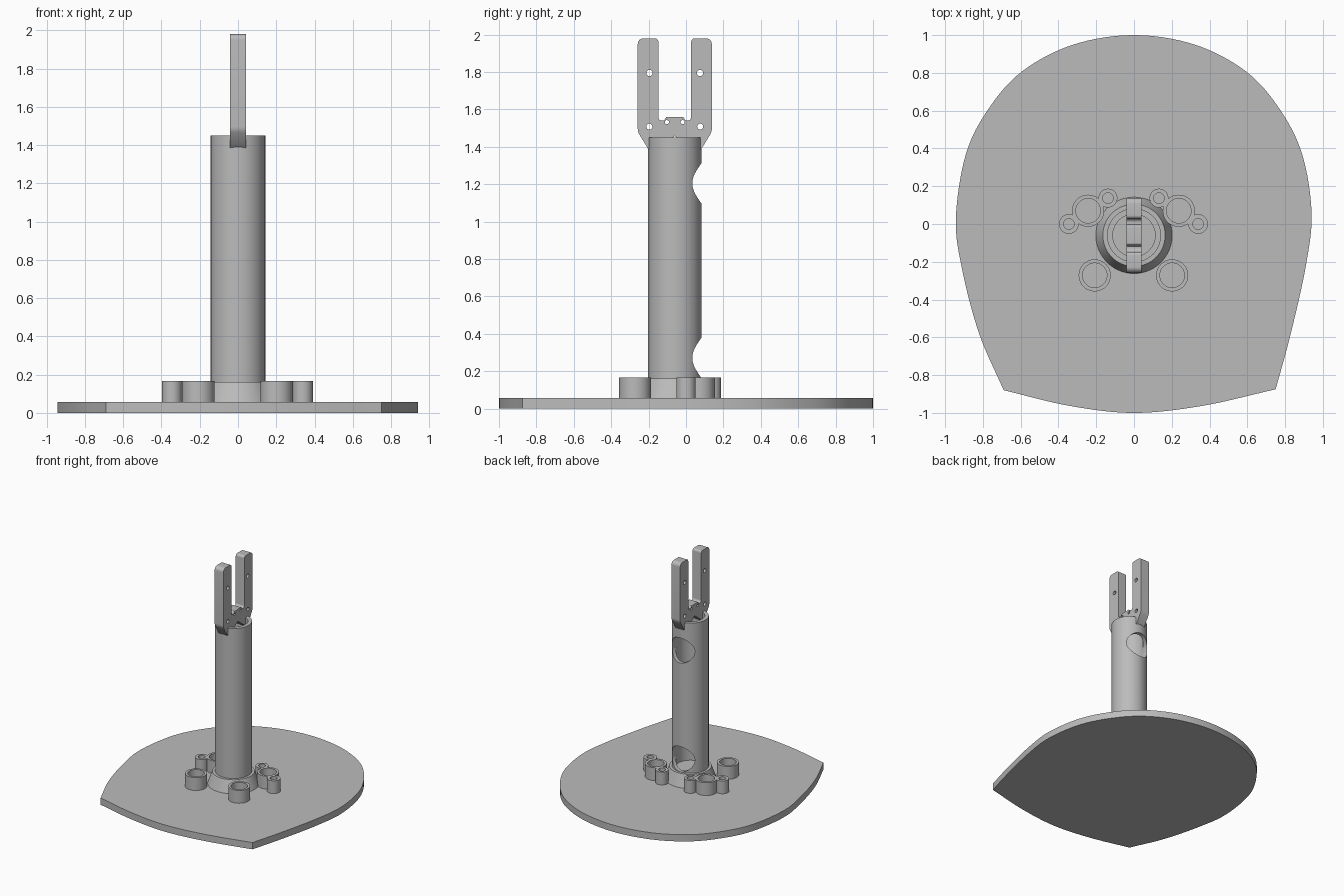
import bpy, bmesh, math
from mathutils import Vector

cube = bpy.data.objects.get("Cube")
if cube:
    bpy.data.objects.remove(cube, do_unlink=True)

grey = bpy.data.materials.new("plain grey")
grey.use_nodes = True
GREY = (0.5, 0.5, 0.5, 1)
grey.diffuse_color = GREY
grey.node_tree.nodes["Principled BSDF"].inputs["Base Color"].default_value = GREY

AXIS_Y = -0.06      # centre line of the post
PLATE_TOP = 0.058


def finish(name, bm):
    """Turn a bmesh into a smooth-shaded object with sharp edges kept."""
    bmesh.ops.remove_doubles(bm, verts=bm.verts, dist=1e-5)
    bmesh.ops.recalc_face_normals(bm, faces=bm.faces)
    mesh = bpy.data.meshes.new(name)
    bm.to_mesh(mesh)
    bm.free()
    mesh.materials.append(grey)
    obj = bpy.data.objects.new(name, mesh)
    bpy.context.collection.objects.link(obj)
    shade(obj)
    return obj


def shade(obj):
    bpy.ops.object.select_all(action="DESELECT")
    obj.select_set(True)
    bpy.context.view_layer.objects.active = obj
    bpy.ops.object.shade_smooth_by_angle(angle=math.radians(30))


def prism(name, points, offset):
    """Extrude a closed 3D outline along offset."""
    bm = bmesh.new()
    face = bm.faces.new([bm.verts.new(p) for p in points])
    new = bmesh.ops.extrude_face_region(bm, geom=[face], use_keep_orig=True)["geom"]
    bmesh.ops.translate(bm, vec=offset, verts=[v for v in new if isinstance(v, bmesh.types.BMVert)])
    return finish(name, bm)


def lathe(name, profile, centre, steps=64):
    """Spin a (radius, height) profile around a vertical axis."""
    bm = bmesh.new()
    verts = [bm.verts.new((r, 0, z)) for r, z in profile]
    edges = [bm.edges.new(pair) for pair in zip(verts, verts[1:])]
    bmesh.ops.spin(bm, geom=verts + edges, cent=(0, 0, 0), axis=(0, 0, 1),
                   angle=math.tau, steps=steps)
    bmesh.ops.translate(bm, vec=(*centre, 0), verts=bm.verts)
    return finish(name, bm)


def drill(obj, holes, direction, depth):
    """Cut round holes given as (centre, radius) along direction."""
    bm = bmesh.new()
    turn = Vector(direction).to_track_quat("Z", "Y").to_matrix().to_4x4()
    for centre, radius in holes:
        made = bmesh.ops.create_cone(bm, cap_ends=True, segments=40, radius1=radius,
                                     radius2=radius, depth=depth, matrix=turn)
        bmesh.ops.translate(bm, vec=centre, verts=made["verts"])
    cutter = finish("hole_cutter", bm)
    cutter.hide_render = True
    mod = obj.modifiers.new("holes", "BOOLEAN")
    mod.operation, mod.solver, mod.object = "DIFFERENCE", "EXACT", cutter
    shade(obj)
    bpy.ops.object.modifier_move_to_index(modifier="holes", index=0)
    bpy.ops.object.modifier_apply(modifier="holes")
    bpy.data.objects.remove(cutter, do_unlink=True)
    shade(obj)


def smooth_path(points, steps=8):
    """Pass a smooth open curve through the points."""
    pts = [Vector(p) for p in points]
    pts = [2 * pts[0] - pts[1]] + pts + [2 * pts[-1] - pts[-2]]
    out = []
    for a, b, c, d in zip(pts, pts[1:], pts[2:], pts[3:]):
        for i in range(steps):
            t = i / steps
            out.append(0.5 * (2 * b + (c - a) * t + (2 * a - 5 * b + 4 * c - d) * t ** 2
                              + (3 * b - a - 3 * c + d) * t ** 3))
    return out


def rounded(corners, steps=6):
    """Round each (u, v, radius) corner of a closed outline."""
    out = []
    for i, (u, v, r) in enumerate(corners):
        p = Vector((u, v))
        if not r:
            out.append(p)
            continue
        before = Vector(corners[i - 1][:2]) - p
        after = Vector(corners[(i + 1) % len(corners)][:2]) - p
        half = before.angle(after) / 2
        reach = r / math.tan(half)
        start, end = p + before.normalized() * reach, p + after.normalized() * reach
        hub = p + (before.normalized() + after.normalized()).normalized() * r / math.sin(half)
        for k in range(steps + 1):
            spoke = start.lerp(end, k / steps) - hub
            out.append(hub + spoke.normalized() * r)
    return out


# Base plate: rounded back, two front corners, bowed front edge
back_edge = [(0.75, -0.875), (0.83, -0.58), (0.91, -0.22), (0.94, 0.06), (0.89, 0.37),
             (0.77, 0.61), (0.59, 0.81), (0.32, 0.95), (0, 1), (-0.32, 0.95), (-0.59, 0.81),
             (-0.77, 0.61), (-0.89, 0.37), (-0.943, 0.03), (-0.91, -0.24), (-0.82, -0.58),
             (-0.69, -0.88)]
front_edge = [(-0.69, -0.88), (-0.34, -0.963), (0, -1), (0.36, -0.963), (0.75, -0.875)]
outline = smooth_path(back_edge) + smooth_path(front_edge)
prism("base_plate", [(p.x, p.y, 0) for p in outline], (0, 0, PLATE_TOP))

# Hollow post with a flared foot and two openings in the back wall
post = lathe("post", [(0, 0.05), (0.205, 0.05), (0.165, 0.162), (0.143, 0.162), (0.143, 1.45),
                      (0.112, 1.45), (0.112, 0.155), (0, 0.155)], (0, AXIS_Y))
drill(post, [((0, 0.1, z), 0.108) for z in (0.272, 1.205)], (0, 1, 0), 0.3)

# Fork: mirrored outline with rounded corners, standing on the post wall
half = [(0.045, 1.56, 0.006), (0.058, 1.54, 0), (0.088, 1.54, 0.02), (0.088, 1.98, 0.018),
        (0.198, 1.98, 0.03), (0.198, 1.48, 0.06), (0.143, 1.39, 0), (0.115, 1.37, 0)]
corners = half + [(0, 1.458, 0)] + [(-u, v, r) for u, v, r in reversed(half)]
fork = prism("fork", [(-0.041, AXIS_Y + p.x, p.y) for p in rounded(corners)], (0.082, 0, 0))
drill(fork, [((0, AXIS_Y + side * u, z), r) for side in (-1, 1)
             for u, z, r in ((0.135, 1.795, 0.017), (0.136, 1.508, 0.016), (0.042, 1.532, 0.011))],
      (1, 0, 0), 0.3)

# Open ring holders around the post, mirrored left and right
rings = {"back_large_ring": (0.24, 0.07, 0.085, 0.065),
         "back_inner_ring": (0.135, 0.137, 0.05, 0.028),
         "back_outer_ring": (0.342, 0, 0.052, 0.028),
         "front_ring": (0.205, -0.272, 0.085, 0.065)}
for name, (x, y, outer, inner) in rings.items():
    for side, sign in (("left", 1), ("right", -1)):
        lathe(f"{side}_{name}", [(outer, 0.05), (outer, 0.168), (inner, 0.168), (inner, 0.05),
                                 (outer, 0.05)], (sign * x - 0.003, y), 40)
